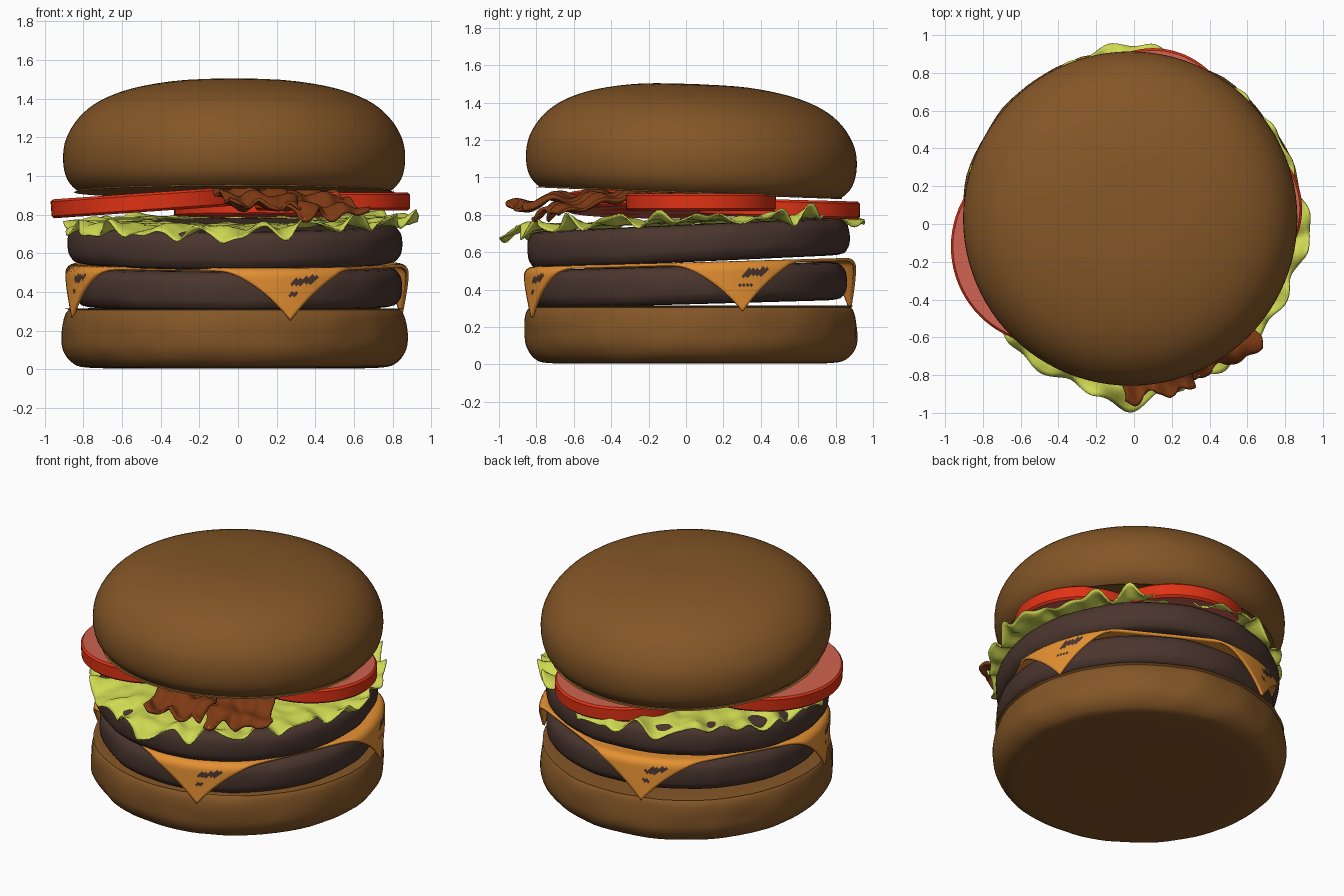
import bpy, bmesh
from math import sin, cos, pi, radians, atan2, hypot, exp
from mathutils import Vector, noise

cube = bpy.data.objects.get("Cube")
if cube:
    bpy.data.objects.remove(cube)


def material(name, rgb):
    m = bpy.data.materials.new(name)
    m.use_nodes = True
    m.diffuse_color = (*rgb, 1)
    m.node_tree.nodes["Principled BSDF"].inputs["Base Color"].default_value = (*rgb, 1)
    return m


BUN = material("bun_brown", (0.23, 0.093, 0.02))
MEAT = material("patty_brown", (0.069, 0.036, 0.027))
CHEESE = material("cheese_orange", (0.78, 0.28, 0.032))
LEAF = material("lettuce_green", (0.63, 0.70, 0.085))
SKIN = material("tomato_red", (0.74, 0.032, 0.007))
FLESH = material("tomato_pink", (0.62, 0.125, 0.08))
BACON = material("bacon_brown", (0.21, 0.042, 0.007))


def finish(name, bm, mats, loc=(0, 0, 0), tilt=(0, 0), angle=40, thick=0):
    """Turn a bmesh into a smooth-shaded object, tilted in degrees about x and y."""
    me = bpy.data.meshes.new(name)
    bm.to_mesh(me)
    bm.free()
    ob = bpy.data.objects.new(name, me)
    bpy.context.collection.objects.link(ob)
    for m in mats:
        me.materials.append(m)
    ob.location = loc
    ob.rotation_euler = (radians(tilt[0]), radians(tilt[1]), 0)
    bpy.ops.object.select_all(action='DESELECT')
    ob.select_set(True)
    bpy.context.view_layer.objects.active = ob
    bpy.ops.object.shade_smooth_by_angle(angle=radians(angle))
    if thick:
        mod = ob.modifiers.new("thickness", 'SOLIDIFY')
        mod.thickness = thick
        mod.offset = 0
    return ob


def rounded(pts, steps=4):
    """Smooth curve through the profile points."""
    p = [Vector(q) for q in pts]
    p = [p[0]] + p + [p[-1]]
    out = []
    for a, b, c, d in zip(p, p[1:], p[2:], p[3:]):
        for i in range(steps):
            t = i / steps
            out.append(b + (c - a) * (t / 2) + (a * 2 - b * 5 + c * 4 - d) * (t * t / 2)
                       + (b * 3 - a - c * 3 + d) * (t ** 3 / 2))
    return out + [p[-1]]


def lathe(profile, sides=96, lumps=0.0):
    bm = bmesh.new()
    vs = [bm.verts.new((r, 0, z)) for r, z in profile]
    es = [bm.edges.new(e) for e in zip(vs, vs[1:])]
    bmesh.ops.spin(bm, geom=vs + es, axis=(0, 0, 1), cent=(0, 0, 0),
                   angle=2 * pi, steps=sides, use_duplicate=False)
    bmesh.ops.remove_doubles(bm, verts=bm.verts, dist=0.0005)
    bmesh.ops.recalc_face_normals(bm, faces=bm.faces)
    if lumps:
        for v in bm.verts:
            r = hypot(v.co.x, v.co.y)
            if r > 0.5:
                k = 1 + lumps * noise.noise(v.co * 6)
                v.co.x *= k
                v.co.y *= k
    return bm


def sheet(nu, nv, fn, closed=False):
    """Grid surface from fn(u, v) with u and v in 0..1."""
    bm = bmesh.new()
    cols = nu if closed else nu + 1
    g = [[bm.verts.new(fn(i / nu, j / nv)) for j in range(nv + 1)] for i in range(cols)]
    for i in range(nu):
        a, b = g[i], g[(i + 1) % cols]
        for j in range(nv):
            bm.faces.new((a[j], b[j], b[j + 1], a[j + 1]))
    bmesh.ops.recalc_face_normals(bm, faces=bm.faces)
    return bm


# Buns
heel = [(0, 0.01), (0.5, 0.005), (0.76, 0.008), (0.84, 0.035), (0.885, 0.1),
        (0.893, 0.18), (0.885, 0.26), (0.86, 0.305), (0.8, 0.315), (0, 0.315)]
finish("bottom_bun", lathe(rounded(heel), lumps=0.012), [BUN], (-0.02, 0.025, 0))

crown = [(0, 0), (0.76, 0), (0.81, 0.008), (0.865, 0.07), (0.885, 0.17), (0.868, 0.28),
         (0.80, 0.39), (0.69, 0.475), (0.52, 0.538), (0.28, 0.577), (0, 0.585)]
finish("top_bun", lathe(rounded(crown)), [BUN], (-0.02, 0.022, 0.915), (-2.2, 0))

# Patties
def patty(name, height, loc, tilt, radius):
    edge = [(0, 0), (0.6, 0), (radius - 0.06, 0.003), (radius - 0.015, 0.03),
            (radius, 0.07), (radius, height - 0.07), (radius - 0.015, height - 0.03),
            (radius - 0.06, height - 0.003), (0.6, height), (0, height)]
    finish(name, lathe(rounded(edge, 3), lumps=0.012), [MEAT], loc, (tilt, 0), 60)


patty("lower_patty", 0.205, (0, 0.015, 0.322), 1.6, 0.845)
patty("upper_patty", 0.20, (-0.017, 0.015, 0.548), 2.6, 0.862)

# Cheese: a square slice whose corners fold down over the patty
HALF = 1.125 / 2 ** 0.5
RIM, BEND = 0.84, 0.04
SPIN = radians(18 - 45)


def cheese_point(u, v):
    x, y = (2 * u - 1) * HALF, (2 * v - 1) * HALF
    r, a = hypot(x, y), atan2(y, x) + SPIN
    over, z = r - RIM, 0
    if over > 0:
        turn = min(over / BEND, pi / 2)
        rest = max(0, over - BEND * pi / 2)
        r = RIM + BEND * sin(turn) + 0.06 * rest
        z = -BEND * (1 - cos(turn)) - rest
    return r * cos(a), r * sin(a), z


bm = sheet(96, 96, cheese_point)
for f in bm.faces:
    c = f.calc_center_median()
    off = (atan2(c.y, c.x) - radians(18) + pi / 4) % (pi / 2) - pi / 4
    side = off * 0.87 + 0.012 * noise.noise(c * 30)
    drop = c.z + 0.015 * noise.noise(c * 24)
    # dark patches where the meat shows through each folded corner
    big = ((side - 0.08) / 0.075) ** 2 + ((drop + 0.075 - side * 0.2) / 0.02) ** 2 < 1
    small = ((side - 0.02) / 0.03) ** 2 + ((drop + 0.125) / 0.012) ** 2 < 1
    f.material_index = int(big or small)
finish("cheese_slice", bm, [CHEESE, MEAT], (-0.005, 0.02, 0.538), (1.6, 0), 60, 0.016)

# Lettuce: a ruffled leaf ring, with three longer lobes
LOBES = [(-93, 0.10, 0.16), (-4, 0.06, 0.12), (94, 0.07, 0.25), (-125, 0.04, 0.12)]


def lettuce_point(u, v):
    a = u * 2 * pi
    ring = Vector((cos(a), sin(a), 0))
    reach = 0.89 + 0.015 * sin(23 * a) + 0.03 * noise.noise(ring * 5)
    for deg, size, width in LOBES:
        d = (a - radians(deg) + pi) % (2 * pi) - pi
        reach += size * exp(-(d / width) ** 2)
    r = 0.45 + (reach - 0.45) * v
    x, y = r * cos(a), r * sin(a)
    ruffle = 0.024 * sin(19 * a + 4 * v) + 0.016 * sin(31 * a + 1)
    ruffle += 0.05 * noise.noise(Vector((x, y, 0)) * 7)
    z = 0.768 + 0.04 * y + v ** 3 * (ruffle + 0.02 * cos(a) - 0.012)
    z += 0.012 * noise.noise(Vector((x, y, 3)) * 12)
    if r > 0.87:
        z -= 0.25 * (r - 0.87) * (1 - 2.2 * max(0, cos(a)))
    return x, y, z


finish("lettuce", sheet(260, 22, lettuce_point, True), [LEAF], angle=60, thick=0.008)

# Tomato slices: red skin, pink cut faces, red seed chambers
def tomato(name, r, h, loc, tilt):
    half = [(0, h), (0.38 * r, h), (0.7 * r, h), (r - 0.012, h), (r, h - 0.012)]
    prof = [(q, -z) for q, z in half] + half[::-1]
    bm = lathe(prof, 80)
    for f in bm.faces:
        c = f.calc_center_median()
        d = hypot(c.x, c.y)
        chamber = 0.38 * r < d < 0.7 * r and sin(5 * atan2(c.y, c.x)) > -0.5
        f.material_index = int(abs(f.normal.z) > 0.9 and not chamber)
    finish(name, bm, [SKIN, FLESH], loc, tilt, 35)


tomato("right_tomato", 0.52, 0.049, (-0.448, -0.12, 0.865), (0, -4))
tomato("left_tomato", 0.40, 0.047, (0.49, 0.08, 0.868), (0, 0))
tomato("back_tomato", 0.43, 0.048, (0.10, 0.50, 0.834), (-1.5, 0))

# Bacon: crinkled strips drooping out from under the top bun
def bacon(name, tip, root, width, low, high, seed):
    tip, root = Vector((*tip, low)), Vector((*root, high))
    across = (root - tip).cross(Vector((0, 0, 1))).normalized()

    def point(u, v):
        k = min(1, v * 1.7)
        p = tip.lerp(root, v)
        p.z = low + (high - low) * k
        edge = 0.04 * noise.noise(Vector((v * 6, round(u) * 5, seed)))
        p += across * ((u - 0.5) * (width + 2 * edge))
        p += (tip - root).normalized() * (0.07 * (1 - v) * noise.noise(Vector((u * 4, seed, 0))))
        p.z += 0.02 * sin(15 * u + seed) * (1 - 0.6 * v) + 0.016 * sin(20 * v + 3 * u + seed)
        p.z += 0.035 * noise.noise(Vector((u * 5, v * 6, seed))) * (1 - v)
        return p

    finish(name, sheet(36, 44, point), [BACON], angle=60, thick=0.016)


bacon("front_bacon", (0.14, -0.90), (0.0, -0.2), 0.38, 0.845, 0.915, 1.0)
bacon("side_bacon", (0.50, -0.74), (0.22, -0.15), 0.40, 0.805, 0.91, 4.0)
